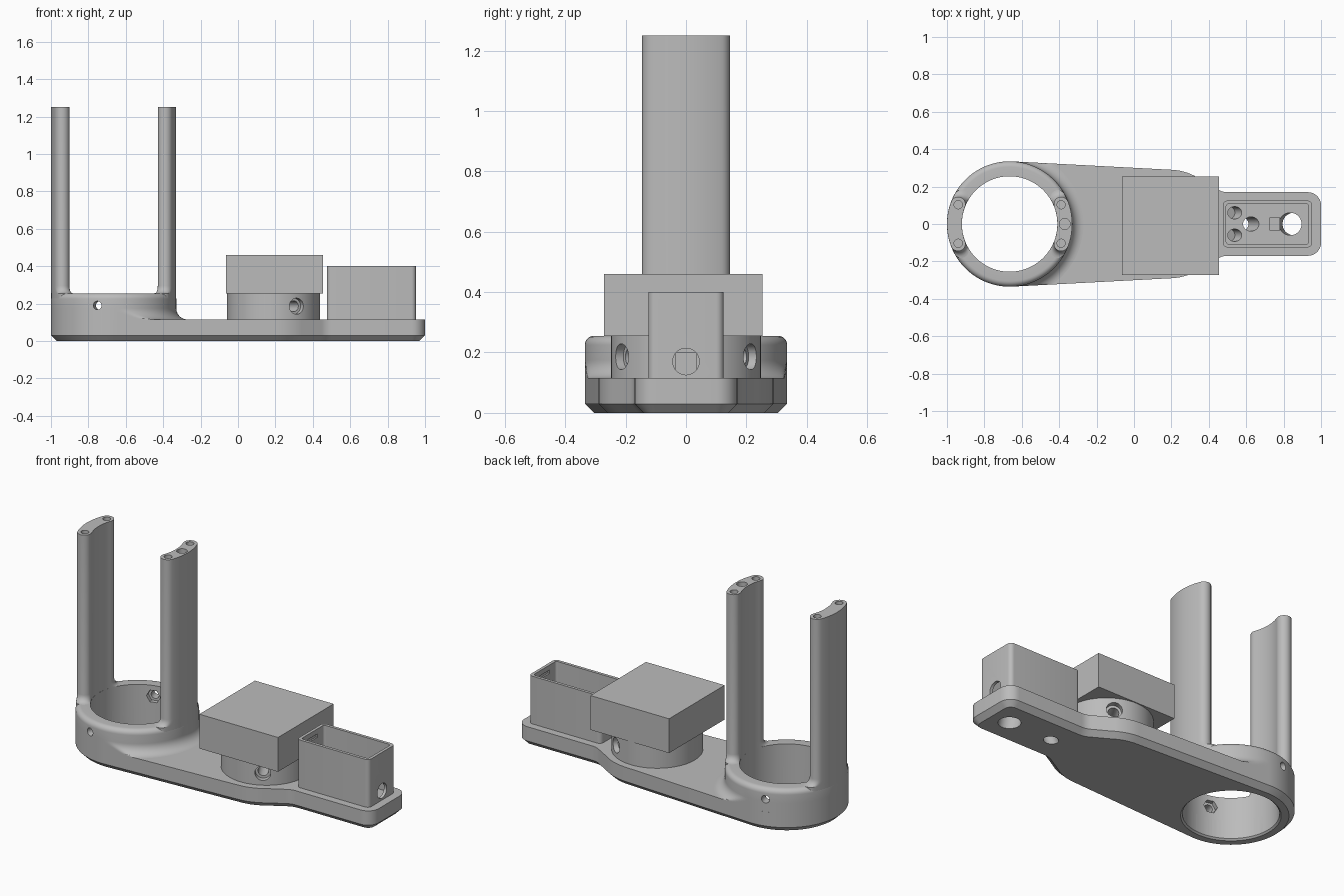
import bpy, bmesh, math
from mathutils import Vector

if "Cube" in bpy.data.objects:
    bpy.data.objects.remove(bpy.data.objects["Cube"])

grey = bpy.data.materials.new("plain_grey")
grey.diffuse_color = (0.5, 0.5, 0.5, 1)
grey.use_nodes = True
grey.node_tree.nodes["Principled BSDF"].inputs["Base Color"].default_value = grey.diffuse_color
CX, R_OUT, R_IN = -0.665, 0.335, 0.255       # ring centre and radii
PLATE_TOP, RING_TOP, LEG_TOP = 0.115, 0.255, 1.25
DISC_X = 0.19


def finish(bm, name):
    bmesh.ops.recalc_face_normals(bm, faces=bm.faces)
    me = bpy.data.meshes.new(name)
    bm.to_mesh(me)
    bm.free()
    me.materials.append(grey)
    ob = bpy.data.objects.new(name, me)
    bpy.context.collection.objects.link(ob)
    return ob


def loft(name, rows, closed=False):
    """Skin a list of equal-length point loops, capped unless closed."""
    bm = bmesh.new()
    vs = [[bm.verts.new(p) for p in row] for row in rows]
    n = len(rows[0])
    pairs = list(zip(vs, vs[1:])) + ([(vs[-1], vs[0])] if closed else [])
    for a, b in pairs:
        for i in range(n):
            bm.faces.new((a[i], a[(i + 1) % n], b[(i + 1) % n], b[i]))
    if not closed:
        bm.faces.new(vs[0])
        bm.faces.new(vs[-1])
    return finish(bm, name)


def prism(name, outline, z0, z1):
    return loft(name, [[(x, y, z) for x, y in outline] for z in (z0, z1)])


def rod(name, a, b, r, r2=None, n=40):
    """Cylinder, cone or hexagonal bar between two points."""
    a, b = Vector(a), Vector(b)
    q = (b - a).to_track_quat('Z', 'Y')
    ring = [Vector((math.cos(t), math.sin(t), 0))
            for t in (2 * math.pi * i / n for i in range(n))]
    r2 = r if r2 is None else r2
    return loft(name, [[a + q @ (p * r) for p in ring], [b + q @ (p * r2) for p in ring]])


def box(name, x0, x1, y0, y1, z0, z1):
    return prism(name, [(x0, y0), (x1, y0), (x1, y1), (x0, y1)], z0, z1)


def arc(cx, cy, r, a0, a1, n):
    return [(cx + r * math.cos(math.radians(a0 + (a1 - a0) * i / n)),
             cy + r * math.sin(math.radians(a0 + (a1 - a0) * i / n))) for i in range(n + 1)]


def rounded_rect(x0, x1, h, r):
    return (arc(x1 - r, h - r, r, 0, 90, 6) + arc(x0 + r, h - r, r, 90, 180, 6)
            + arc(x0 + r, r - h, r, 180, 270, 6) + arc(x1 - r, r - h, r, 270, 360, 6))


def cut(ob, cutters):
    for c in cutters:
        m = ob.modifiers.new("cut", 'BOOLEAN')
        m.operation, m.solver, m.object = 'DIFFERENCE', 'EXACT', c
    dg = bpy.context.evaluated_depsgraph_get()
    me = bpy.data.meshes.new_from_object(ob.evaluated_get(dg))
    ob.modifiers.clear()
    ob.data = me
    for c in cutters:
        bpy.data.objects.remove(c)


# Base plate outline: ring end, tapering sides, shoulder, narrow rounded tongue
TAN = math.degrees(math.acos((R_OUT - 0.29) / (DISC_X - CX)))
upper = arc(0.93, 0.10, 0.07, 0, 90, 8)
upper += arc(0.50, 0.27, 0.10, 270, 235, 6)
upper += arc(DISC_X, 0, 0.29, 55, TAN, 8)
upper += arc(CX, 0, R_OUT, TAN, 180, 48)
outline = upper + [(x, -y) for x, y in reversed(upper[:-1])]


def inset(pts, d):
    out = []
    for i, p in enumerate(pts):
        t = Vector(pts[(i + 1) % len(pts)]) - Vector(pts[i - 1])
        t.normalize()
        out.append((p[0] - t.y * d, p[1] + t.x * d))
    return out


low = inset(outline, 0.03)
plate = loft("base_plate", [[(x, y, 0) for x, y in low],
                            [(x, y, 0.03) for x, y in outline],
                            [(x, y, PLATE_TOP) for x, y in outline]])
cut(plate, [rod("bore", (CX, 0, -0.1), (CX, 0, 0.3), R_IN, n=128),
            rod("bore_chamfer", (CX, 0, -0.01), (CX, 0, 0.01), 0.275, R_IN - 0.001, n=128),
            rod("wire_hole", (0.865, 0, -0.06), (0.825, 0, 0.175), 0.06),
            rod("small_hole", (0.54, 0, -0.06), (0.655, 0, 0.175), 0.038)]
    + [rod("pilot_hole", (0.51, s * 0.06, 0.06), (0.57, s * 0.06, 0.175), 0.033) for s in (1, -1)])

# Raised ring: rounded rim, fillet spreading onto the plate up to its edge
profile = [(R_IN, PLATE_TOP), (R_IN, RING_TOP)]
profile += arc(R_OUT - 0.03, RING_TOP - 0.03, 0.03, 90, 0, 6)
profile += arc(R_OUT + 0.06, PLATE_TOP + 0.06, 0.06, 180, 270, 10)
rows = []
for i in range(128):
    a = 2 * math.pi * i / 128
    deg = abs(math.degrees(math.atan2(math.sin(a), math.cos(a))))
    edge = R_OUT / math.cos(math.radians(TAN - deg)) if deg < TAN else R_OUT
    if deg < 30:
        edge = 1
    rows.append([(CX + min(r, edge) * math.cos(a), min(r, edge) * math.sin(a), z)
                 for r, z in profile])
ring = loft("clamp_ring", rows, closed=True)
cutters = []
for s in (1, -1):
    d = Vector((math.cos(math.radians(105)), s * math.sin(math.radians(105)), 0))
    c = Vector((CX, 0, 0.19))
    cutters += [rod("screw_hole", c + d * 0.2, c + d * 0.4, 0.023),
                rod("nut_pocket", c + d * 0.2, c + d * 0.28, 0.04, n=6)]
cut(ring, cutters)


# Upright legs: curved slabs with round ends, flaring into the ring
def leg_section(facing, extra):
    rm, h, half = 0.295, 0.0396, 21 + math.degrees(extra / 0.295)
    e = math.radians(half)
    ex, ey = rm * math.cos(e), rm * math.sin(e)
    pts = arc(0, 0, rm + h, -half, half, 20)
    pts += arc(ex, ey, h, half, half + 180, 12)[1:-1]
    pts += arc(0, 0, rm - h, half, -half, 20)
    pts += arc(ex, -ey, h, 180 - half, 360 - half, 12)[1:-1]
    return [(CX + facing * x, y) for x, y in pts]


for name, f in (("left_leg", -1), ("right_leg", 1)):
    levels = [(0.22, 0.04)]
    for i in range(7):
        a = math.radians(15 * i)
        levels.append((RING_TOP + 0.04 * (1 - math.cos(a)), 0.04 * (1 - math.sin(a))))
    levels.append((LEG_TOP, 0))
    leg = loft(name, [[(x, y, z) for x, y in leg_section(f, e)] for z, e in levels])
    spots = [(CX + f * 0.275, 0.103, 0.022), (CX + f * 0.275, -0.103, 0.022)]
    if f == 1:
        spots.append((CX + 0.295, 0, 0.029))
    cut(leg, [rod("leg_hole", (x, y, 0.95), (x, y, 1.3), r, n=24) for x, y, r in spots])

# Round pedestal with two counterbored screw holes
disc = rod("pedestal", (DISC_X, 0, PLATE_TOP), (DISC_X, 0, 0.26), 0.248, n=96)
cutters = []
for s in (1, -1):
    d = Vector((0.5, s * 0.866, 0))
    c = Vector((DISC_X, 0, 0.186))
    cutters += [rod("counterbore", c + d * 0.215, c + d * 0.3, 0.043),
                rod("screw_bore", c + d * 0.1, c + d * 0.3, 0.029)]
cut(disc, cutters)

# Square block on the pedestal
box("top_block", -0.065, 0.455, -0.272, 0.253, RING_TOP, 0.46)

# Open-topped housing with a wire hole and snap slots in the end walls
housing = prism("housing", rounded_rect(0.475, 0.952, 0.125, 0.025), PLATE_TOP, 0.4)
cut(housing, [prism("cavity", rounded_rect(0.493, 0.934, 0.107, 0.012), 0.05, 0.5),
              rod("cable_hole", (0.90, 0, 0.17), (1.0, 0, 0.17), 0.044),
              box("slots", 0.484, 0.943, -0.045, 0.045, 0.35, 0.37)])
box("inner_post", 0.725, 0.78, -0.035, 0.035, PLATE_TOP - 0.01, 0.2)

# Smooth the round surfaces, keep the edges crisp
for ob in bpy.context.scene.objects:
    ob.select_set(True)
    bpy.context.view_layer.objects.active = ob
bpy.ops.object.shade_smooth_by_angle(angle=math.radians(30))
